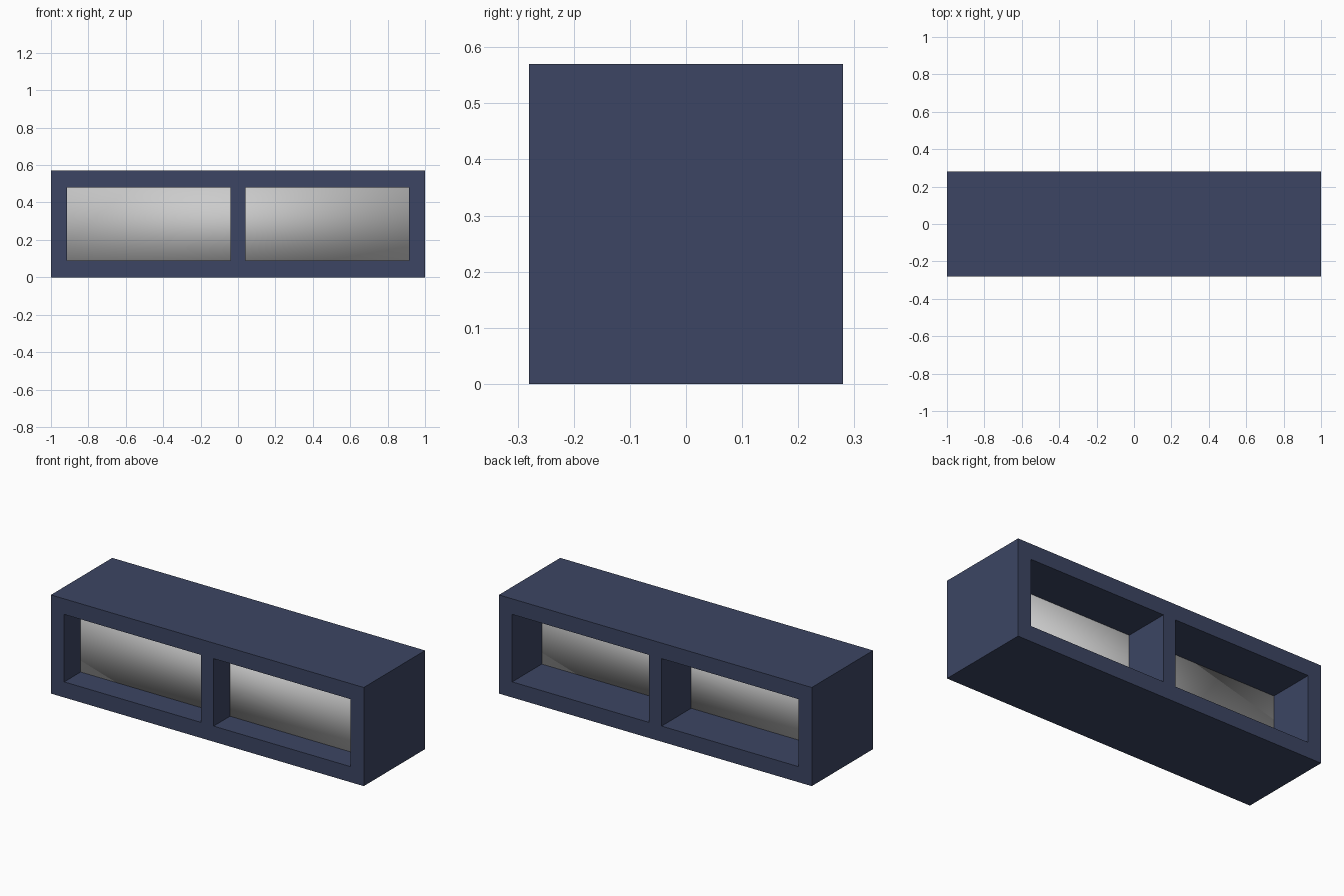
import bpy, bmesh

if "Cube" in bpy.data.objects:
    bpy.data.objects.remove(bpy.data.objects["Cube"])

W, D, H = 2.0, 0.56, 0.57
xs = [-1.0, -0.915, -0.04, 0.04, 0.915, 1.0]
zs = [0.0, 0.09, 0.48, H]


def add_object(name, bm):
    bmesh.ops.recalc_face_normals(bm, faces=bm.faces)
    mesh = bpy.data.meshes.new(name)
    bm.to_mesh(mesh)
    bm.free()
    obj = bpy.data.objects.new(name, mesh)
    bpy.context.collection.objects.link(obj)
    return obj


# Frame: one face grid with two window cells left out, extruded through the depth
bm = bmesh.new()
grid = [[bm.verts.new((x, -D / 2, z)) for z in zs] for x in xs]
for i in range(len(xs) - 1):
    for j in range(len(zs) - 1):
        if j == 1 and i in (1, 3):
            continue
        bm.faces.new((grid[i][j], grid[i + 1][j], grid[i + 1][j + 1], grid[i][j + 1]))
ext = bmesh.ops.extrude_face_region(bm, geom=bm.faces[:], use_keep_orig=True)
bmesh.ops.translate(bm, vec=(0, D, 0),
                    verts=[g for g in ext["geom"] if isinstance(g, bmesh.types.BMVert)])
frame = add_object("shelf_frame", bm)
mat = bpy.data.materials.new("dark_blue")
mat.diffuse_color = (0.045, 0.06, 0.125, 1)
mat.use_nodes = True
mat.node_tree.nodes["Principled BSDF"].inputs["Base Color"].default_value = mat.diffuse_color
frame.data.materials.append(mat)

# Divider panel: smooth-shaded slab let into the frame behind both openings
y0, y1 = -0.13, 0.01
bm = bmesh.new()
bmesh.ops.create_cube(bm, size=1)
bmesh.ops.scale(bm, vec=(1.9, y1 - y0, 0.45), verts=bm.verts)
bmesh.ops.translate(bm, vec=(0, (y0 + y1) / 2, 0.285), verts=bm.verts)
for f in bm.faces:
    f.smooth = True
add_object("inner_panel", bm)
